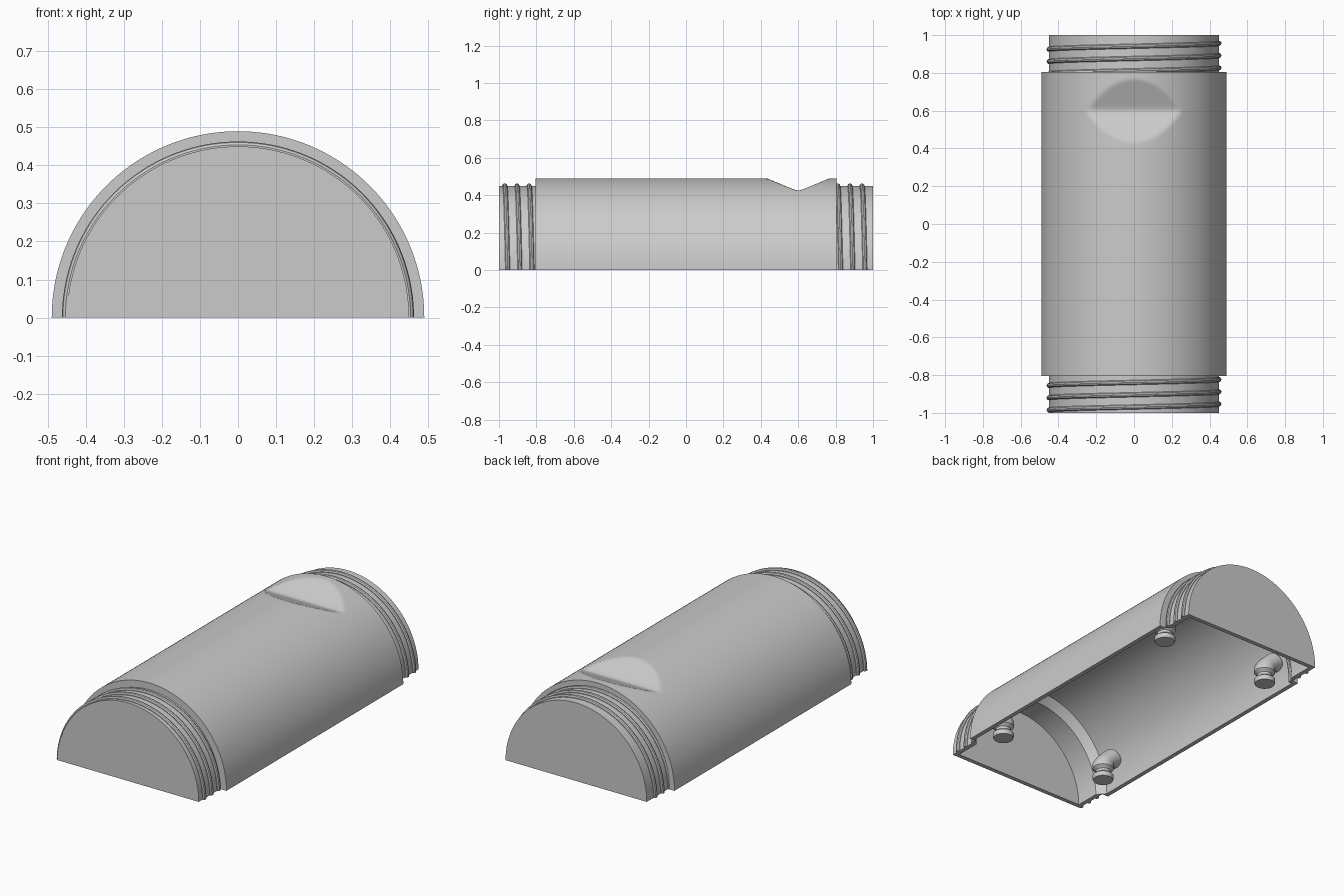
import bpy, bmesh, math
from mathutils import Vector

cube = bpy.data.objects.get("Cube")
if cube:
    bpy.data.objects.remove(cube)

grey = bpy.data.materials.new("plain grey")
grey.use_nodes = True
grey.diffuse_color = (0.6, 0.6, 0.6, 1)
grey.node_tree.nodes["Principled BSDF"].inputs["Base Color"].default_value = (0.6, 0.6, 0.6, 1)

BODY_R, NECK_R, WALL = 0.49, 0.45, 0.025
NECK_Y, NOTCH_Y = 0.805, 0.6
SEGMENTS = 96


def finish(bm, name):
    bmesh.ops.recalc_face_normals(bm, faces=bm.faces[:])
    mesh = bpy.data.meshes.new(name)
    bm.to_mesh(mesh)
    bm.free()
    obj = bpy.data.objects.new(name, mesh)
    bpy.context.collection.objects.link(obj)
    mesh.materials.append(grey)
    bpy.ops.object.select_all(action='DESELECT')
    obj.select_set(True)
    bpy.context.view_layer.objects.active = obj
    bpy.ops.object.shade_smooth_by_angle(angle=math.radians(30))
    return obj


def notch_height(y):
    """Height of the slightly rounded V-shaped valley across the top."""
    return 0.42 + 0.42 * math.hypot(y - NOTCH_Y, 0.012)


# Half-round shell: a closed (y, radius, notch drop) profile swept over 180 degrees
stations = [0.4 + 0.01 * i for i in range(39)]
outer = [(-1, 0), (-1, NECK_R), (-NECK_Y, NECK_R), (-NECK_Y, BODY_R)]
outer += [(y, BODY_R) for y in stations]
outer += [(NECK_Y, BODY_R), (NECK_Y, NECK_R), (1, NECK_R), (1, 0)]
end = 1 - WALL
inner_r, neck_inner = BODY_R - WALL, NECK_R - WALL
inner = [(end, 0), (end, neck_inner), (0.83, neck_inner), (0.785, inner_r)]
inner += [(y, inner_r) for y in reversed(stations)]
inner += [(-0.785, inner_r), (-0.83, neck_inner), (-end, neck_inner), (-end, 0)]
profile = [(y, r, 0) for y, r in outer] + [(y, r, WALL) for y, r in inner]

bm = bmesh.new()
rings = []
for i in range(SEGMENTS + 1):
    a = math.pi * i / SEGMENTS
    ring = []
    for y, r, drop in profile:
        z = r * math.sin(a)
        if abs(y - NOTCH_Y) < 0.2:
            z = min(z, notch_height(y) - drop)
        ring.append(bm.verts.new((r * math.cos(a), y, z)))
    rings.append(ring)
count = len(profile)
for a, b in zip(rings, rings[1:]):
    for j in range(count):
        k = (j + 1) % count
        if profile[j][1] or profile[k][1]:
            bm.faces.new((a[j], a[k], b[k], b[j]))
# Flat rim along the open underside
bm.faces.new(rings[0])
bm.faces.new(rings[-1])
bmesh.ops.remove_doubles(bm, verts=bm.verts[:], dist=0.0001)
finish(bm, "half_shell")


# Screw threads: half-turn ridges with a shared pitch
def thread(name, y_left):
    bm = bmesh.new()
    sections = []
    for i in range(SEGMENTS + 1):
        t = i / SEGMENTS
        a = math.pi * (1 - t)
        ring = []
        for j in range(10):
            b = 2 * math.pi * j / 10
            r = NECK_R + 0.013 * math.cos(b)
            y = y_left + 0.032 * t + 0.013 * math.sin(b)
            ring.append(bm.verts.new((r * math.cos(a), y, r * math.sin(a))))
        sections.append(ring)
    for p, q in zip(sections, sections[1:]):
        for j in range(10):
            k = (j + 1) % 10
            bm.faces.new((p[j], p[k], q[k], q[j]))
    bm.faces.new(sections[0])
    bm.faces.new(sections[-1])
    finish(bm, name)


for n in range(3):
    thread(f"front_thread_{n + 1}", -0.985 + 0.065 * n)
    thread(f"back_thread_{n + 1}", 0.925 - 0.065 * n)


# Snap pegs: grooved upright pin on a slanted arm that meets the wall
def peg(name, side, y):
    bm = bmesh.new()
    x = side * 0.355
    steps = [(0.054, 0), (0.058, 0.012), (0.058, 0.026), (0.04, 0.04),
             (0.04, 0.055), (0.058, 0.07), (0.058, 0.1)]
    loops = []
    for r, z in steps:
        loops.append([bm.verts.new((x + r * math.cos(2 * math.pi * k / 32),
                                    y + r * math.sin(2 * math.pi * k / 32), z))
                      for k in range(32)])
    # The arm tilts outward and ends inside the shell wall
    for shift, lift, tilt in ((0.02, 0.12, 0.4), (0.068, 0.16, 0.8)):
        rim = []
        for k in range(32):
            c, s = math.cos(2 * math.pi * k / 32), math.sin(2 * math.pi * k / 32)
            v = Vector((0.056 * c * math.cos(tilt), 0.056 * s,
                        -side * 0.056 * c * math.sin(tilt)))
            rim.append(bm.verts.new(v + Vector((x + side * shift, y, lift))))
        loops.append(rim)
    for p, q in zip(loops, loops[1:]):
        for k in range(32):
            m = (k + 1) % 32
            bm.faces.new((p[k], p[m], q[m], q[k]))
    bm.faces.new(loops[0])
    bm.faces.new(loops[-1])
    finish(bm, name)


for side, side_name in ((1, "left"), (-1, "right")):
    for y, end_name in ((-0.685, "front"), (0.685, "back")):
        peg(f"{end_name}_{side_name}_peg", side, y)
